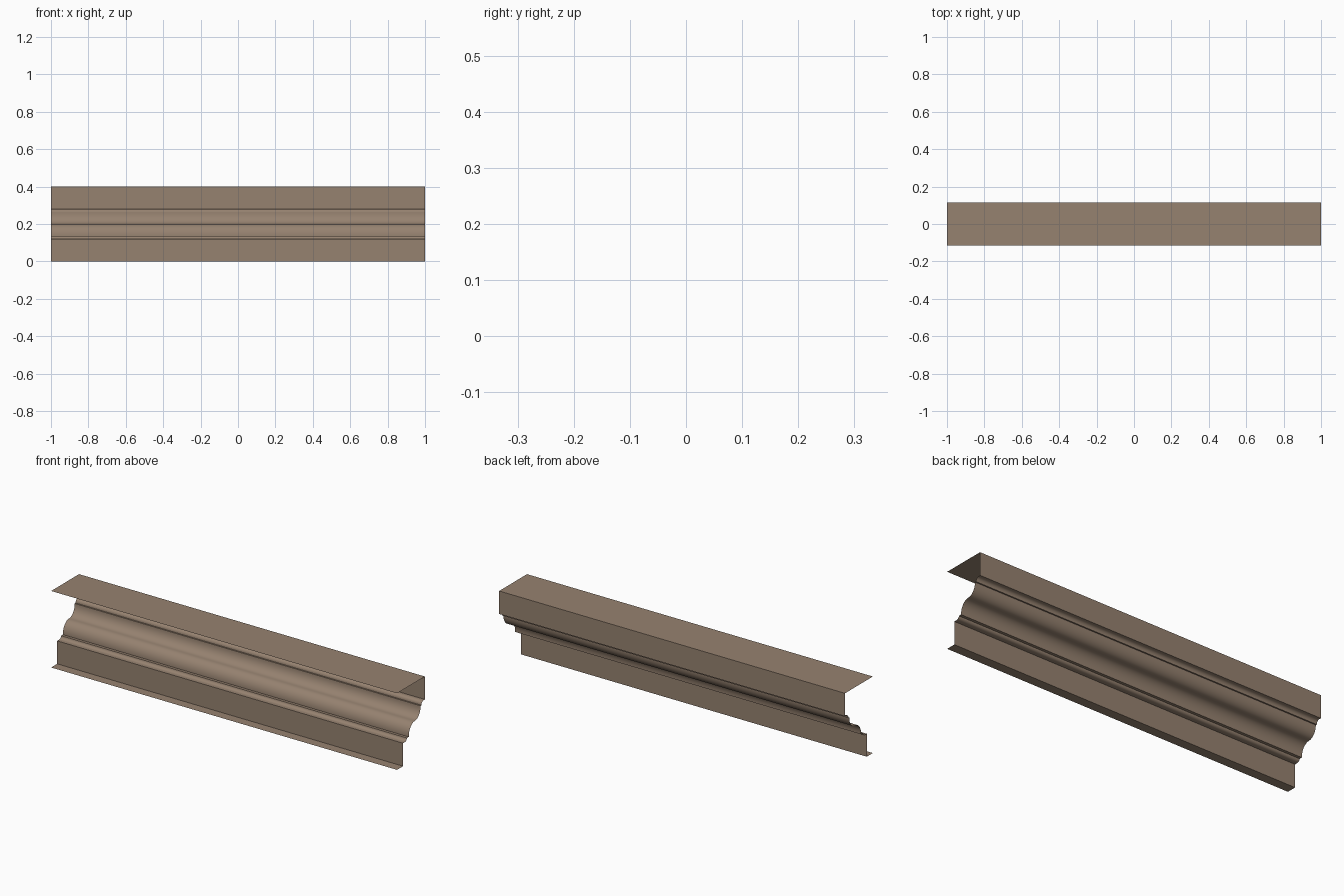
import bpy, math

if "Cube" in bpy.data.objects:
    bpy.data.objects.remove(bpy.data.objects["Cube"])

# Cornice moulding: an open profile (y, z) swept along x, open at the ends and back
def arc(cy, cz, ry, rz, a0, a1, n):
    pts = []
    for i in range(n + 1):
        a = math.radians(a0 + (a1 - a0) * i / n)
        pts.append((cy + ry * math.cos(a), cz + rz * math.sin(a)))
    return pts

profile = [(-0.115, 0.0), (-0.065, 0.0), (-0.065, 0.12), (-0.05, 0.12)]
# small lower bead
profile += arc(-0.05, 0.135, 0.017, 0.015, -90, 0, 5)[1:]
profile += [(-0.018, 0.135)]
# S curve: hollow below, round above
profile += arc(0.032, 0.137, 0.05, 0.063, 180, 90, 10)
profile += arc(0.032, 0.26, 0.048, 0.06, -90, 0, 10)[1:]
# small upper hollow
profile += [(0.087, 0.26)]
profile += arc(0.105, 0.262, 0.018, 0.018, 180, 90, 5)
# fascia and top
profile += [(0.115, 0.28), (0.115, 0.4), (-0.115, 0.4)]

n = len(profile)
verts = [(x, y, z) for x in (-1, 1) for y, z in profile]
faces = [(i, i + 1, n + i + 1, n + i)[::-1] for i in range(n - 1)]
mesh = bpy.data.meshes.new("cornice_moulding")
mesh.from_pydata(verts, [], faces)
mesh.update()

mat = bpy.data.materials.new("warm brown")
mat.diffuse_color = (0.305, 0.223, 0.162, 1)
mat.use_nodes = True
mat.node_tree.nodes["Principled BSDF"].inputs["Base Color"].default_value = mat.diffuse_color
mesh.materials.append(mat)

obj = bpy.data.objects.new("cornice_moulding", mesh)
bpy.context.collection.objects.link(obj)
bpy.context.view_layer.objects.active = obj
obj.select_set(True)
bpy.ops.object.shade_smooth_by_angle(angle=math.radians(30))
